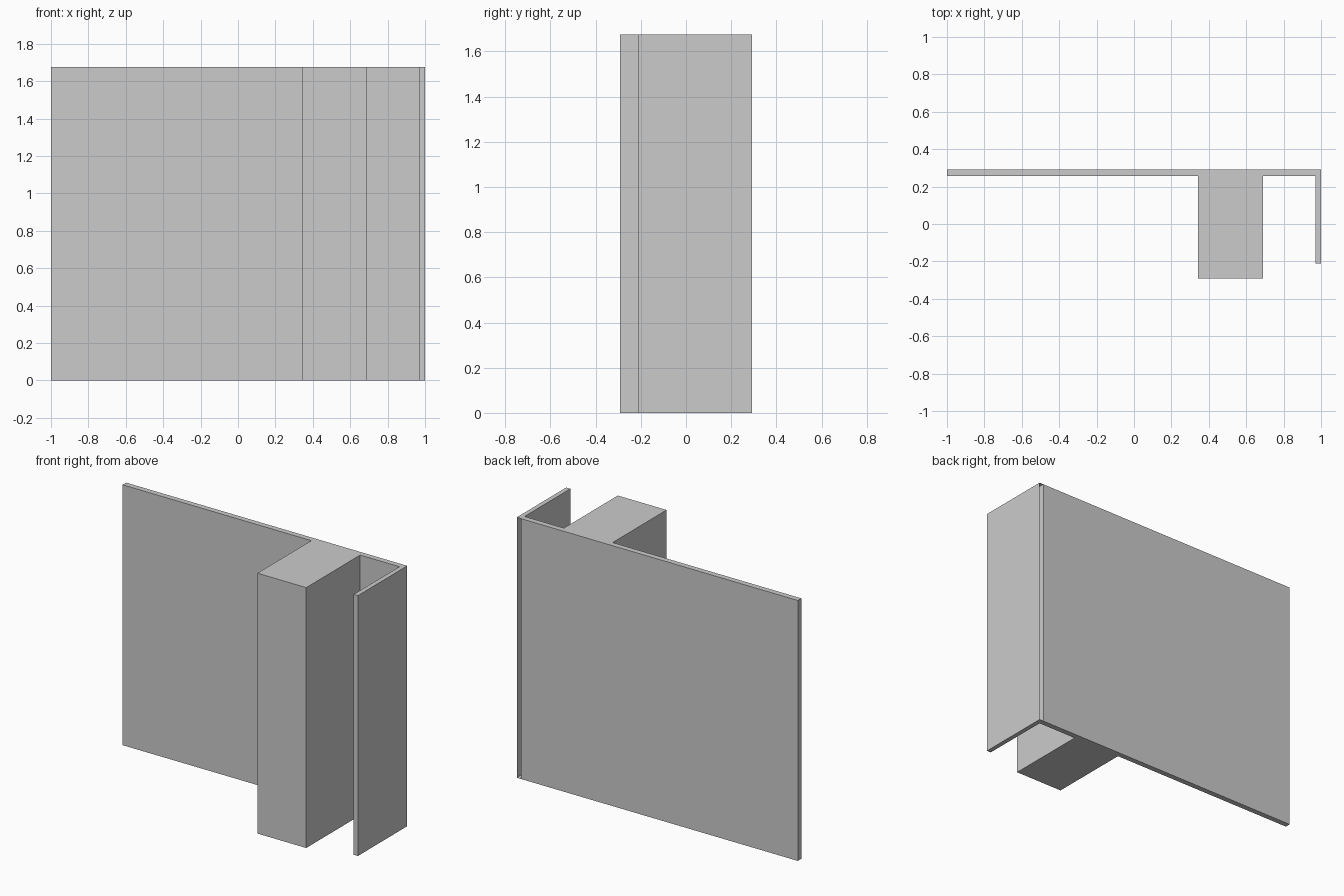
import bpy
import bmesh

if "Cube" in bpy.data.objects:
    bpy.data.objects.remove(bpy.data.objects["Cube"])

HEIGHT = 1.675
BACK, PANEL_FRONT = 0.292, 0.256
FLANGE_X = 0.97


def extrude_outline(name, points, open_sides=()):
    """Upright prism from a counter-clockwise plan; open_sides lists edges left without a wall."""
    bm = bmesh.new()
    low = [bm.verts.new((x, y, 0)) for x, y in points]
    high = [bm.verts.new((x, y, HEIGHT)) for x, y in points]
    bm.faces.new(low[::-1])
    bm.faces.new(high)
    n = len(points)
    for i in range(n):
        if i not in open_sides:
            j = (i + 1) % n
            bm.faces.new((low[i], low[j], high[j], high[i]))
    mesh = bpy.data.meshes.new(name)
    bm.to_mesh(mesh)
    bm.free()
    obj = bpy.data.objects.new(name, mesh)
    bpy.context.collection.objects.link(obj)
    return obj


# Thin back wall with the deep square pillar projecting forward
extrude_outline("wall_with_pillar", [
    (-1, PANEL_FRONT), (0.343, PANEL_FRONT), (0.343, -0.292), (0.69, -0.292),
    (0.69, PANEL_FRONT), (FLANGE_X, PANEL_FRONT), (FLANGE_X, BACK), (-1, BACK)])

# Thin side return; open at the rear corner, where it meets the wall end
extrude_outline("side_return", [
    (FLANGE_X, -0.21), (1, -0.21), (1, BACK), (FLANGE_X, BACK),
    (FLANGE_X, PANEL_FRONT)], open_sides=(2, 3))
